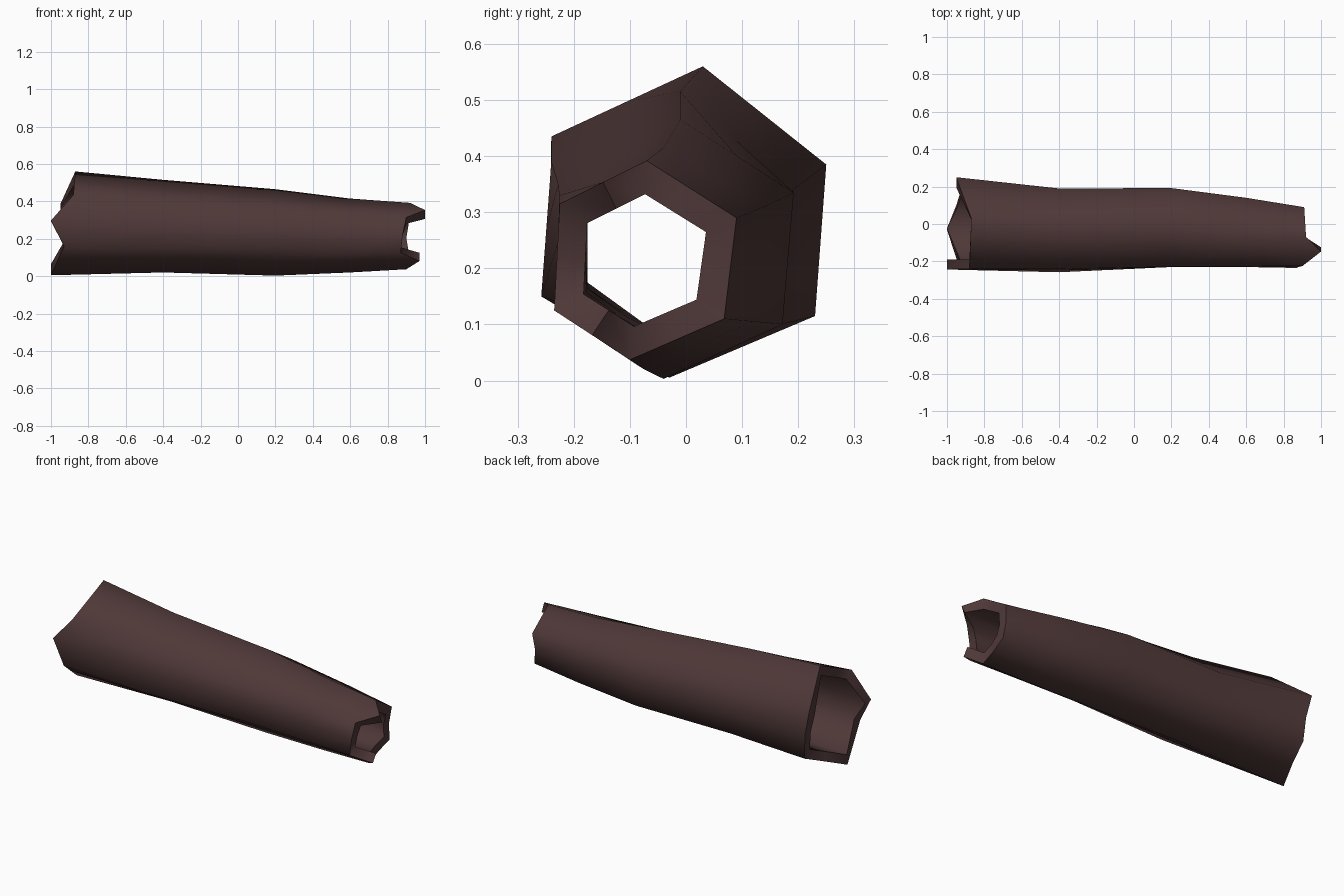
import bpy, bmesh, math
from mathutils import Vector

if "Cube" in bpy.data.objects:
    bpy.data.objects.remove(bpy.data.objects["Cube"])

bark = bpy.data.materials.new("dark_bark")
bark.use_nodes = True
colour = (0.08, 0.04, 0.04, 1)
bark.diffuse_color = colour
bark.node_tree.nodes["Principled BSDF"].inputs["Base Color"].default_value = colour

# Six-sided cross-sections (y, z): top, upper back, lower back, bottom, lower front, upper front
SECTIONS = [
    (-0.87, [(.03, .56), (.25, .385), (.23, .115), (-.03, .005), (-.245, .16), (-.24, .435)]),
    (-0.40, [(-.01, .515), (.19, .34), (.17, .1), (-.04, .02), (-.258, .15), (-.24, .39)]),
    (0.20, [(-.01, .465), (.192, .335), (.172, .1), (-.04, .003), (-.23, .14), (-.228, .35)]),
    (0.60, [(-.04, .415), (.14, .31), (.12, .105), (-.075, .02), (-.23, .13), (-.226, .33)]),
    (0.86, [(-.07, .392), (.09, .29), (.068, .11), (-.1, .037), (-.235, .125), (-.225, .315)]),
]
# Broken ends: x of each corner and side middle, going round from the top
BIG_END = [-.87, -.91, -.95, -.92, -.91, -.95, -1, -.965, -.93, -1, -.88, -.875]
SMALL_END = [.92, .915, .91, .9, .91, .9, .9, .97, .87, .88, .9, 1]
WALL = 0.06


def ring(corners, thickness):
    """Corners and side middles of a section, moved in by the wall thickness."""
    pts = [Vector(c) for c in corners]
    mid = sum(pts, Vector((0, 0))) / len(pts)
    pts = [p + (mid - p).normalized() * thickness for p in pts]
    out = []
    for i, p in enumerate(pts):
        out += [p, (p + pts((i + 1) % 6) if callable(pts) else p + pts[(i + 1) % 6]) / 2]
    return out


def wall_rings(bm, thickness):
    rings = []
    last = len(SECTIONS) - 1
    for k, (x, corners) in enumerate(SECTIONS):
        pts = ring(corners, thickness)
        xs = BIG_END if k == 0 else SMALL_END if k == last else [x] * 12
        rings.append([bm.verts.new((xs[i], p.x, p.y)) for i, p in enumerate(pts)])
    return rings


def bridge(bm, a, b):
    for i in range(12):
        j = (i + 1) % 12
        bm.faces.new((a[i], a[j], b[j], b[i]))


# Hollow log: outer wall, inner wall and the two jagged rims
bm = bmesh.new()
outer = wall_rings(bm, 0)
inner = wall_rings(bm, WALL)
for rings in (outer, inner):
    for a, b in zip(rings, rings[1:]):
        bridge(bm, a, b)
for end in (0, -1):
    bridge(bm, outer[end], inner[end])
bmesh.ops.recalc_face_normals(bm, faces=bm.faces)

mesh = bpy.data.meshes.new("hollow_log")
bm.to_mesh(mesh)
bm.free()
mesh.materials.append(bark)
log = bpy.data.objects.new("hollow_log", mesh)
bpy.context.collection.objects.link(log)
bpy.context.view_layer.objects.active = log
log.select_set(True)
bpy.ops.object.shade_smooth_by_angle(angle=math.radians(75))
